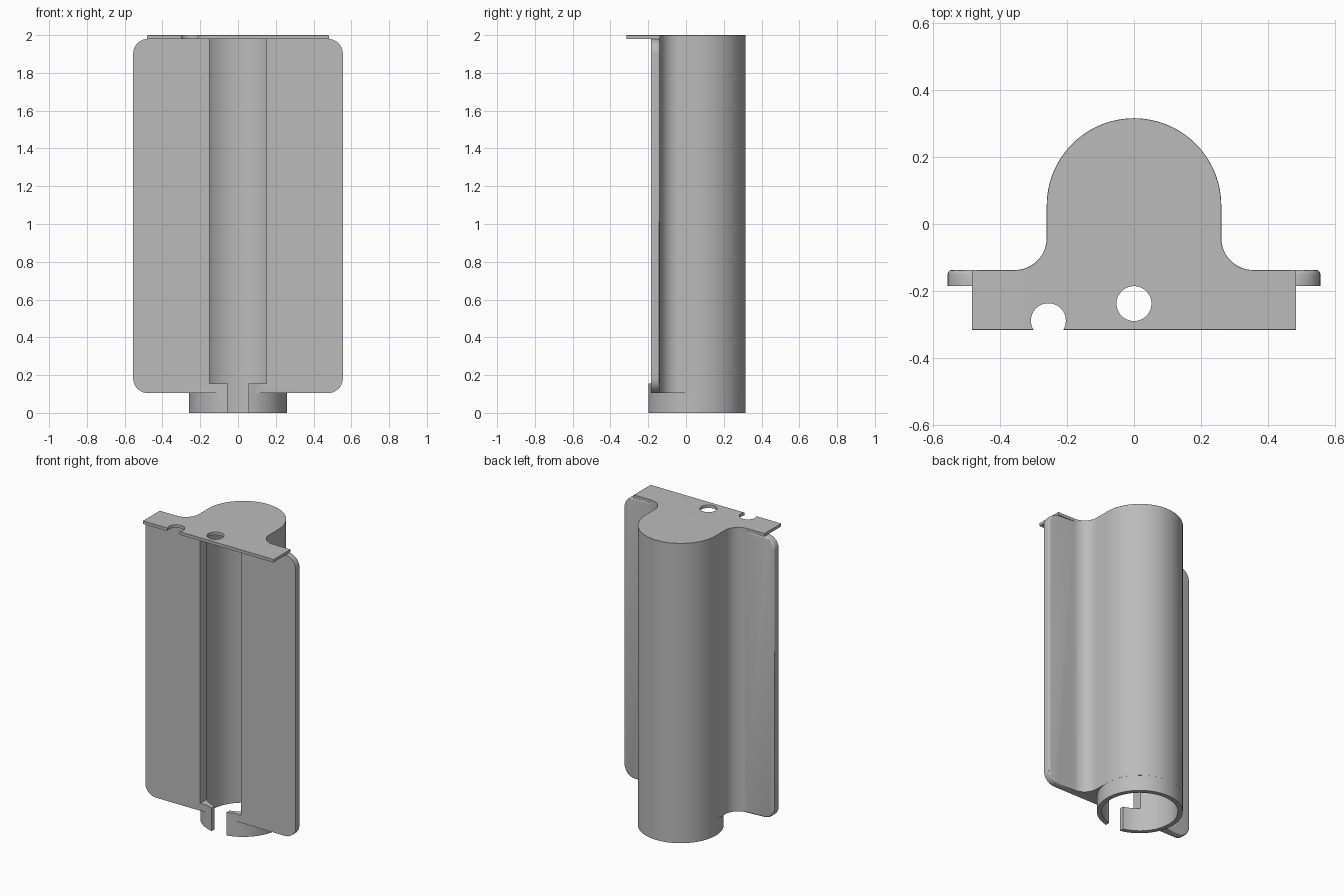
import bpy, bmesh, math

if "Cube" in bpy.data.objects:
    bpy.data.objects.remove(bpy.data.objects["Cube"])

grey = bpy.data.materials.new("light grey")
grey.diffuse_color = (0.5, 0.5, 0.5, 1)
grey.use_nodes = True
grey.node_tree.nodes["Principled BSDF"].inputs["Base Color"].default_value = grey.diffuse_color

CY, R, BORE = 0.055, 0.26, 0.23        # tube centre and radii
BACK, FRONT = -0.137, -0.185           # flange faces
Z0, Z1, TOP = 0.105, 1.98, 2.0


def arc(cx, cy, r, a0, a1, n):
    return [(cx + r * math.cos(math.radians(a0 + (a1 - a0) * i / n)),
             cy + r * math.sin(math.radians(a0 + (a1 - a0) * i / n))) for i in range(n + 1)]


def prism(name, pts, lo, hi, axis='Z'):
    """Extrude an outline along z, or an x-z outline along y."""
    place = (lambda p, h: (p[0], p[1], h)) if axis == 'Z' else (lambda p, h: (p[0], h, p[1]))
    bm = bmesh.new()
    face = bm.faces.new([bm.verts.new(place(p, lo)) for p in pts])
    ext = bmesh.ops.extrude_face_region(bm, geom=[face])['geom']
    move = (0, 0, hi - lo) if axis == 'Z' else (0, hi - lo, 0)
    bmesh.ops.translate(bm, vec=move, verts=[g for g in ext if isinstance(g, bmesh.types.BMVert)])
    bmesh.ops.recalc_face_normals(bm, faces=bm.faces)
    me = bpy.data.meshes.new(name)
    bm.to_mesh(me)
    bm.free()
    ob = bpy.data.objects.new(name, me)
    bpy.context.collection.objects.link(ob)
    me.materials.append(grey)
    return ob


def box(name, x, y0, y1, z0, z1):
    return prism(name, [(-x, y0), (x, y0), (x, y1), (-x, y1)], z0, z1)


def disc(name, x, y, r, z0, z1, n=64):
    return prism(name, arc(x, y, r, 0, 360, n)[:-1], z0, z1)


def combine(ob, other, op):
    """Apply a boolean and remove the helper."""
    m = ob.modifiers.new("cut", 'BOOLEAN')
    m.operation, m.solver, m.object = op, 'EXACT', other
    bpy.context.view_layer.objects.active = ob
    bpy.ops.object.modifier_apply(modifier=m.name)
    bpy.data.objects.remove(other, do_unlink=True)


def bevel(ob, rule, width, segments=3):
    """Round the sharp edges whose two ends both satisfy the rule."""
    bm = bmesh.new()
    bm.from_mesh(ob.data)
    edges = [e for e in bm.edges if len(e.link_faces) == 2 and e.calc_face_angle() > 0.5
             and all(rule(v.co) for v in e.verts)]
    bmesh.ops.bevel(bm, geom=edges, offset=width, segments=segments, profile=0.5, affect='EDGES')
    bm.to_mesh(ob.data)
    bm.free()


def smooth(ob):
    bpy.ops.object.select_all(action='DESELECT')
    ob.select_set(True)
    bpy.context.view_layer.objects.active = ob
    bpy.ops.object.shade_smooth_by_angle(angle=math.radians(30))


def outline(half, front):
    """Half round tube blending through fillets into a flat flange."""
    f = 0.095
    return ([(-half, front), (half, front), (half, BACK)]
            + arc(R + f, BACK + f, f, 270, 180, 12)
            + arc(0, CY, R, 0, 180, 48)
            + arc(-R - f, BACK + f, f, 0, -90, 12)
            + [(-half, BACK)])


# tube and flange body, trimmed to rounded flange corners
body = prism("holder_body", outline(0.555, FRONT), 0, TOP)
c, x = 0.078, 0.555
trim = (arc(x - c, Z0 + c, c, 270, 360, 10) + arc(x - c, Z1 - c, c, 0, 90, 10)
        + arc(c - x, Z1 - c, c, 90, 180, 10) + arc(c - x, Z0 + c, c, 180, 270, 10))
combine(body, prism("flange_trim", trim, -1, 1, 'Y'), 'INTERSECT')
bevel(body, lambda v: abs(v.y - BACK) < 1e-3 and abs(v.x) > 0.354, 0.012)

# collar at the foot, then the bore, wide front channel and narrow slot
combine(body, disc("foot_collar", 0, CY, R - 0.0005, 0, 0.155, 96), 'UNION')
combine(body, disc("bore", 0, CY, BORE, -0.1, 2.1, 96), 'DIFFERENCE')
combine(body, box("channel", 0.15, -0.5, CY, 0.155, 2.1), 'DIFFERENCE')
combine(body, box("slot", 0.055, -0.5, CY, -0.1, 0.3), 'DIFFERENCE')
smooth(body)

# top cap with overhanging front lip, screw hole and edge notch
cap = prism("top_cap", outline(0.482, -0.315), Z1, TOP)
bevel(cap, lambda v: v.z > TOP - 1e-3 and v.y > -0.32
      and not (v.y < -0.31 and abs(v.x) < 0.4), 0.001, 1)
# round the upper rim, leaving the lip front square
for v in cap.data.vertices:
    if v.co.z > TOP - 1e-3 and abs(v.co.x) > 0.47:
        v.co.x -= math.copysign(0.018, v.co.x)
combine(cap, disc("screw_hole", 0, -0.237, 0.052, 1.9, 2.1, 48), 'DIFFERENCE')
combine(cap, disc("edge_notch", -0.255, -0.288, 0.052, 1.9, 2.1, 48), 'DIFFERENCE')
smooth(cap)
